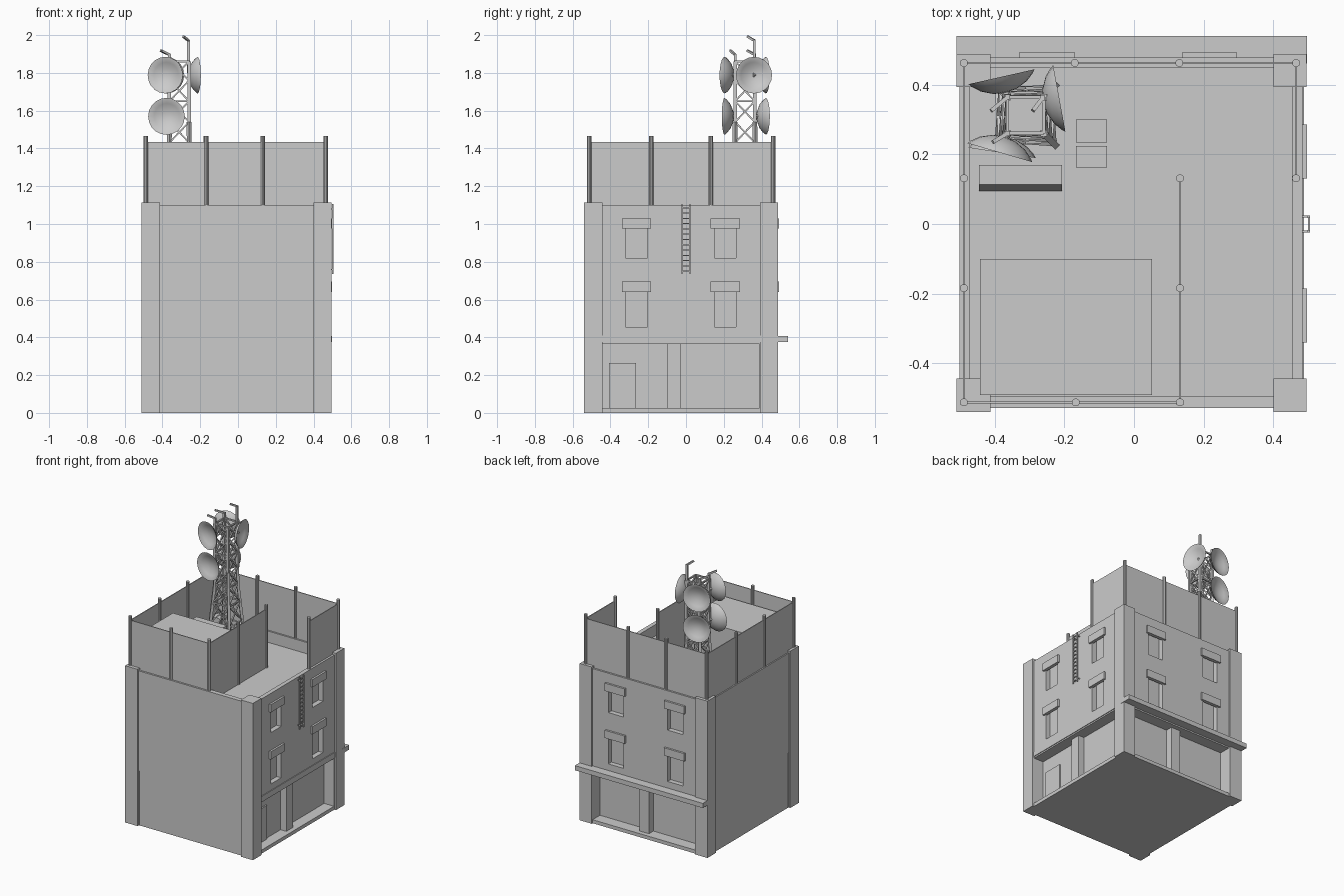
import bpy, bmesh
from math import cos, sin, pi
from mathutils import Vector, Matrix

if "Cube" in bpy.data.objects:
    bpy.data.objects.remove(bpy.data.objects["Cube"])


def finish(bm, name):
    bmesh.ops.recalc_face_normals(bm, faces=bm.faces)
    me = bpy.data.meshes.new(name)
    bm.to_mesh(me)
    bm.free()
    ob = bpy.data.objects.new(name, me)
    bpy.context.collection.objects.link(ob)
    return ob


def add_box(bm, x0, x1, y0, y1, z0, z1):
    m = Matrix.Translation(((x0 + x1) / 2, (y0 + y1) / 2, (z0 + z1) / 2))
    m = m @ Matrix.Diagonal((abs(x1 - x0), abs(y1 - y0), abs(z1 - z0), 1))
    bmesh.ops.create_cube(bm, size=1, matrix=m)


def boxes(name, items):
    bm = bmesh.new()
    for b in items:
        add_box(bm, *b)
    return finish(bm, name)


def add_rod(bm, a, b, r, sides=4):
    a, b = Vector(a), Vector(b)
    d = b - a
    q = d.to_track_quat('Z', 'Y').to_matrix().to_4x4()
    spin = Matrix.Rotation(pi / sides, 4, 'Z')
    bmesh.ops.create_cone(bm, cap_ends=True, segments=sides, radius1=r, radius2=r,
                          depth=d.length, matrix=Matrix.Translation((a + b) / 2) @ q @ spin)


def rods(name, items, sides=4):
    bm = bmesh.new()
    for a, b, r in items:
        add_rod(bm, a, b, r, sides)
    return finish(bm, name)


# Building shell: roof well, windows and shop fronts are cut out of one block
X0, X1, Y0, Y1 = -0.50, 0.483, -0.528, 0.478
ROOF, PARAPET = 1.02, 1.10
body = boxes("building_walls", [(X0, X1, Y0, Y1, 0.0, PARAPET)])
levels = [(0.455, 0.695), (0.82, 1.03)]
right_bays = [(-0.34, -0.185), (0.13, 0.285)]
back_bays = [(-0.33, -0.17), (0.138, 0.296)]
cuts = [(-0.47, 0.453, -0.495, 0.447, ROOF, 1.3),
        (0.405, 0.6, -0.445, 0.39, 0.025, 0.365),
        (-0.41, 0.40, 0.395, 0.6, 0.025, 0.365),
        (-0.41, 0.40, -0.6, Y0 + 0.004, -0.1, 0.39),
        (-0.6, X0 + 0.004, -0.44, 0.39, -0.1, 0.39)]
lintels = []
for z0, z1 in levels:
    for a, b in right_bays:
        cuts.append((X1 - 0.035, 0.6, a + 0.02, b - 0.02, z0, z1 - 0.03))
        lintels.append((X1 - 0.01, 0.497, a, b, z1 - 0.055, z1))
    for a, b in back_bays:
        cuts.append((a + 0.02, b - 0.02, Y1 - 0.035, 0.6, z0, z1 - 0.03))
        lintels.append((a, b, Y1 - 0.01, 0.492, z1 - 0.055, z1))
cutter = boxes("wall_cutter", cuts)
cutter.hide_render = True
mod = body.modifiers.new("openings", 'BOOLEAN')
mod.object = cutter
mod.operation = 'DIFFERENCE'
mod.solver = 'EXACT'
bpy.context.view_layer.objects.active = body
bpy.ops.object.modifier_apply(modifier=mod.name)
bpy.data.objects.remove(cutter)

boxes("window_lintels", lintels)
boxes("corner_pillars", [(a, b, c, d, 0, 1.115)
                         for a, b in ((-0.51, -0.412), (0.40, 0.495))
                         for c, d in ((-0.54, -0.443), (0.393, 0.488))])

# Shop front details
boxes("shop_columns", [(0.39, 0.45, -0.10, -0.027, 0.02, 0.37),
                       (-0.02, 0.053, 0.38, 0.445, 0.02, 0.37)])
boxes("shop_door", [(0.40, 0.415, -0.407, -0.265, 0.022, 0.265)])
boxes("side_band", [(0.47, 0.488, -0.445, 0.393, 0.375, 0.41)])
boxes("back_canopy", [(-0.51, 0.497, 0.46, 0.54, 0.375, 0.408)])

# Wall ladder
ladder = [((0.502, y, 0.735), (0.502, y, 1.105), 0.005) for y in (-0.021, 0.021)]
ladder += [((0.502, -0.021, 0.75 + i * 0.028), (0.502, 0.021, 0.75 + i * 0.028), 0.004)
           for i in range(13)]
ladder += [((0.47, y, z), (0.502, y, z), 0.004) for y in (-0.021, 0.021) for z in (0.76, 1.08)]
rods("wall_ladder", ladder)

# Fence posts and panels
fx0, fxi, fx1, fy0, fym, fy1 = -0.488, 0.132, 0.465, -0.512, 0.131, 0.462
posts = [(x, fy1) for x in (fx0, -0.17, 0.13, fx1)]
posts += [(x, fy0) for x in (fx0, -0.167, fxi)]
posts += [(fx0, fym), (fx0, -0.184), (fxi, fym), (fxi, -0.184), (fx1, fym)]
fence_posts = rods("fence_posts", [((x, y, ROOF), (x, y, 1.465), 0.0115) for x, y in posts], 10)
t = 0.003
boxes("fence_panels", [(fx0, fx1, fy1 - t, fy1 + t, 1.09, 1.435),
                       (fx0 - t, fx0 + t, fy0, fy1, 1.09, 1.435),
                       (fx0, fxi, fy0 - t, fy0 + t, 1.09, 1.435),
                       (fxi - t, fxi + t, fy0, fym, ROOF, 1.435),
                       (fx1 - t, fx1 + t, fym, fy1, 1.09, 1.435)])

# Roof equipment
boxes("roof_hut", [(-0.442, 0.052, -0.49, -0.10, ROOF - 0.01, 1.34)])
boxes("roof_vents", [(-0.167, -0.078, 0.234, 0.30, ROOF - 0.01, 1.12),
                     (-0.167, -0.078, 0.162, 0.224, ROOF - 0.01, 1.12)])
cabinet = boxes("roof_cabinet", [(-0.445, -0.207, 0.093, 0.17, ROOF - 0.01, 1.21)])
for v in cabinet.data.vertices:
    if v.co.z > 1.1 and v.co.y < 0.1:
        v.co.y = 0.113

# Lattice tower: splayed foot below a straight mast
CX, CY = -0.311, 0.312
rings = [(ROOF, 0.085), (1.16, 0.074), (1.30, 0.063), (1.43, 0.053), (1.54, 0.052),
         (1.65, 0.052), (1.76, 0.052), (1.86, 0.052)]
signs = [(-1, -1), (1, -1), (1, 1), (-1, 1)]


def node(level, k):
    z, h = rings[level]
    return (CX + h * signs[k % 4][0], CY + h * signs[k % 4][1], z)


bars = []
for i in range(len(rings)):
    for k in range(4):
        if i in (2, 3, 5, 7):
            bars.append((node(i, k), node(i, k + 1), 0.007))
        if i + 1 < len(rings):
            bars.append((node(i, k), node(i + 1, k), 0.013))
            bars.append((node(i, k), node(i + 1, k + 1), 0.006))
            bars.append((node(i, k + 1), node(i + 1, k), 0.006))
rods("lattice_tower", bars)

# Bent whip antennas on three legs
whips = []
for (x, y), z, (tx, ty) in (((-0.262, 0.362), 1.975, (-0.29, 0.325)),
                            ((-0.363, 0.364), 1.90, (-0.41, 0.325)),
                            ((-0.363, 0.26), 1.90, (-0.405, 0.235))):
    whips.append(((x, y, 1.80), (x, y, z), 0.010))
    whips.append(((x, y, z - 0.004), (tx, ty, z + 0.018), 0.008))
rods("whip_antennas", whips)


# Dishes: lathed shallow bowl facing +z, then aimed sideways
def dish(name, center, nx, ny, r):
    prof = [(0, -0.030), (0.35, -0.025), (0.7, -0.010), (0.92, 0.008), (1, 0.018),
            (0.98, 0.018), (0.7, 0.001), (0.35, -0.012), (0, -0.018)]
    bm = bmesh.new()
    vs = [bm.verts.new((a * r, 0, z)) for a, z in prof]
    es = [bm.edges.new(p) for p in zip(vs, vs[1:])]
    bmesh.ops.spin(bm, geom=vs + es, cent=(0, 0, 0), axis=(0, 0, 1), angle=2 * pi,
                   steps=20, use_merge=True)
    bmesh.ops.remove_doubles(bm, verts=bm.verts, dist=1e-4)
    n = Vector((nx, ny, 0)).normalized()
    m = Matrix.Translation(center) @ n.to_track_quat('Z', 'Y').to_matrix().to_4x4()
    bm.transform(m)
    ob = finish(bm, name)
    # mounting arm back to the nearest tower leg
    c = Vector(center)
    leg = min(((CX + 0.052 * a, CY + 0.052 * b, center[2]) for a, b in signs),
              key=lambda p: (Vector(p) - c).length)
    rods(name + "_arm", [(c - n * 0.02, leg, 0.012)], 6)
    bpy.ops.object.select_all(action='DESELECT')
    ob.select_set(True)
    bpy.context.view_layer.objects.active = ob
    bpy.ops.object.shade_smooth_by_angle(angle=0.6)


dish("dish_front_upper", (-0.380, 0.222, 1.788), -0.28, -0.96, 0.097)
dish("dish_front_lower", (-0.376, 0.222, 1.57), -0.15, -0.98, 0.098)
dish("dish_right", (-0.232, 0.357, 1.788), 0.98, 0.18, 0.097)
dish("dish_back_upper", (-0.376, 0.405, 1.788), -0.22, 0.976, 0.097)
dish("dish_back_lower", (-0.376, 0.405, 1.57), -0.22, 0.976, 0.097)
